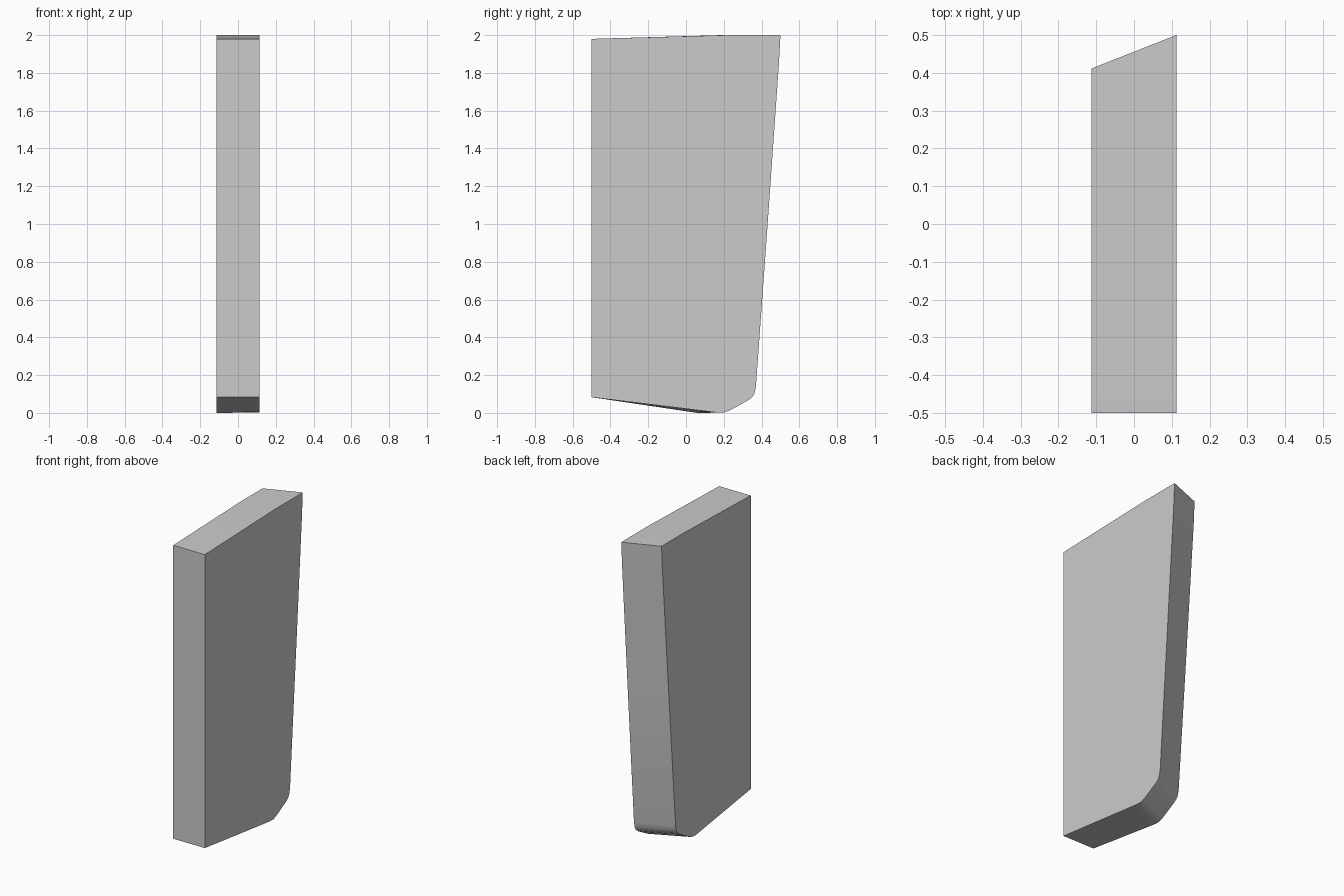
import bpy, bmesh, math

if "Cube" in bpy.data.objects:
    bpy.data.objects.remove(bpy.data.objects["Cube"])

HALF = 0.113

# Side outlines (y, z): the rear edge is slanted, so each side has its own depth
right = [(-0.5, 0.083), (0.13, 0.006), (0.17, 0.002), (0.20, 0.002), (0.225, 0.010),
         (0.325, 0.064), (0.35, 0.082), (0.362, 0.102), (0.37, 0.14),
         (0.43, 0.97), (0.492, 1.85), (0.5, 2.0), (0.22, 2.0), (-0.5, 1.98)]
left = [(-0.5, 0.083), (0.02, 0.006), (0.06, 0.0), (0.09, 0.0), (0.12, 0.010),
        (0.22, 0.064), (0.247, 0.082), (0.26, 0.102), (0.268, 0.14),
        (0.334, 0.97), (0.403, 1.85), (0.411, 2.0), (0.19, 2.0), (-0.5, 1.98)]

# Slab lofted between the two outlines
bm = bmesh.new()
a = [bm.verts.new((HALF, y, z)) for y, z in right]
b = [bm.verts.new((-HALF, y, z)) for y, z in left]
bm.faces.new(a)
bm.faces.new(b[::-1])
n = len(a)
for i in range(n):
    j = (i + 1) % n
    bm.faces.new((a[j], a[i], b[i], b[j]))
bmesh.ops.recalc_face_normals(bm, faces=bm.faces[:])

mesh = bpy.data.meshes.new("slanted_panel")
bm.to_mesh(mesh)
bm.free()
panel = bpy.data.objects.new("slanted_panel", mesh)
bpy.context.collection.objects.link(panel)

# Smooth the rounded lower corner, keep the side edges sharp
bpy.context.view_layer.objects.active = panel
panel.select_set(True)
bpy.ops.object.shade_smooth_by_angle(angle=math.radians(35))
